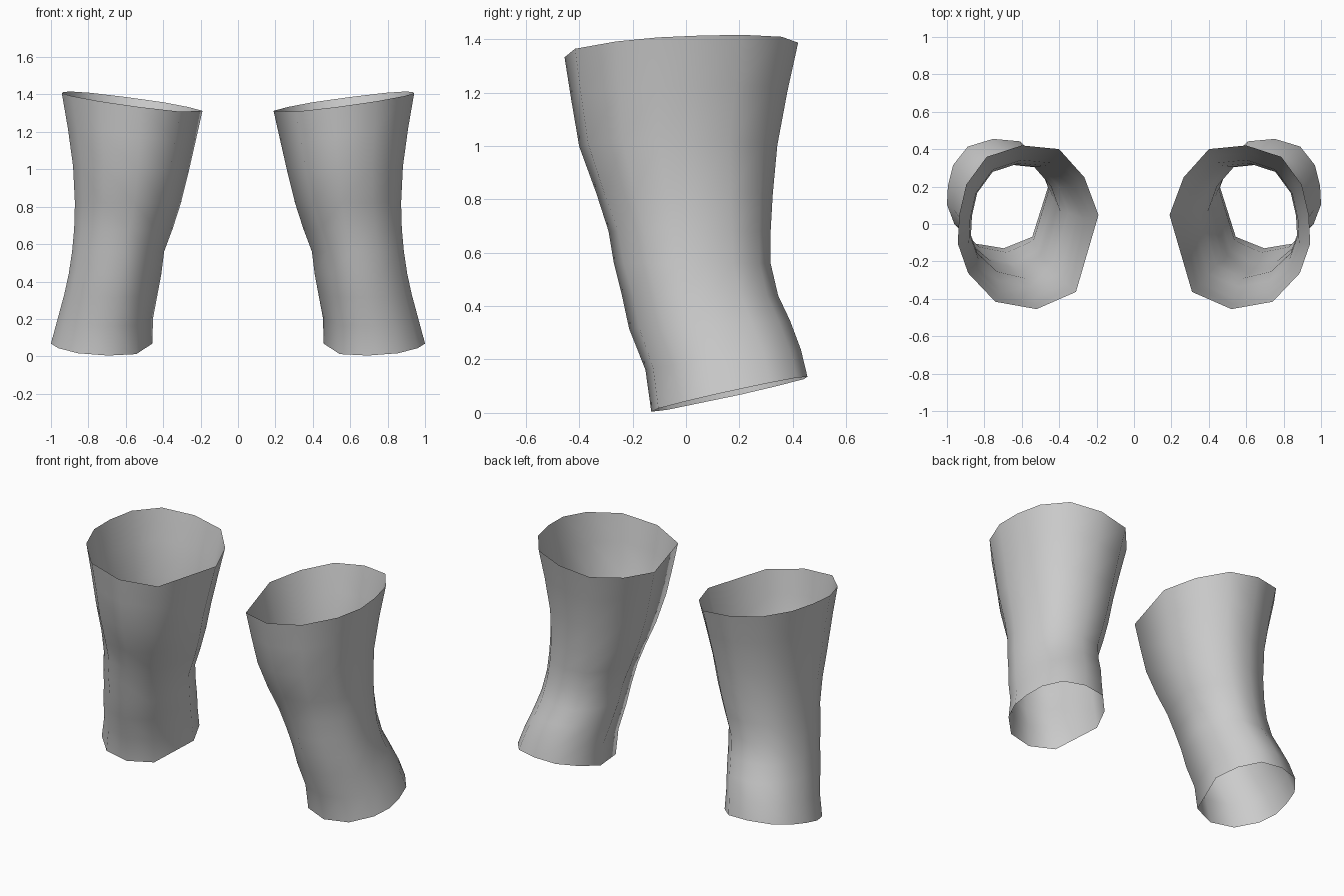
import bpy

if "Cube" in bpy.data.objects:
    bpy.data.objects.remove(bpy.data.objects["Cube"])

# Twelve-sided cross-section shared by all rings (unit half-widths)
PROFILE = [(-1, .15), (-.8, .61), (-.44, .955), (.09, 1), (.59, .86), (.88, .52),
           (.98, .15), (1, -.2), (.853, -.56), (.467, -.91), (-.12, -1), (-.68, -.79)]

# Rings, thigh to shin: z, x min, x max, y min, y max, tilt in x, tilt in y, knee pinch
RINGS = [
    (1.36, .19, .942, -.455, .42, .135, .05, 0),
    (1.19, .225, .91, -.43, .38, .10, .03, 0),
    (1.00, .265, .882, -.40, .342, .06, 0, 0),
    (.82, .305, .872, -.335, .325, 0, 0, 0),
    (.68, .35, .876, -.29, .317, 0, 0, .03),
    (.56, .395, .887, -.27, .317, 0, 0, .04),
    (.44, .41, .905, -.24, .345, 0, 0, .06),
    (.33, .43, .93, -.213, .39, 0, .05, .04),
    (.20, .455, .965, -.152, .43, .02, .13, .01),
    (.07, .457, 1.0, -.13, .455, .04, .22, 0),
]


def ring_points(z, x0, x1, y0, y1, tilt_x, tilt_y, pinch):
    points = []
    for i, (u, v) in enumerate(PROFILE):
        scale = 1 - pinch if i in (9, 11) else 1
        dx = u * scale * (x1 - x0) / 2
        dy = v * scale * (y1 - y0) / 2
        points.append(((x0 + x1) / 2 + dx, (y0 + y1) / 2 + dy,
                       z + tilt_x * dx + tilt_y * dy))
    return points


# Open leg sleeve, lofted through the rings
n = len(PROFILE)
verts = [p for ring in RINGS for p in ring_points(*ring)]
faces = []
for r in range(len(RINGS) - 1):
    for i in range(n):
        j = (i + 1) % n
        faces.append(((r + 1) * n + j, (r + 1) * n + i, r * n + i, r * n + j))

mesh = bpy.data.meshes.new("leg_sleeves")
mesh.from_pydata(verts, [], faces)
mesh.polygons.foreach_set("use_smooth", [True] * len(mesh.polygons))
sleeves = bpy.data.objects.new("leg_sleeves", mesh)
bpy.context.collection.objects.link(sleeves)

# Second leg
mirror = sleeves.modifiers.new("other_leg", "MIRROR")
mirror.use_axis[0] = True
mirror.use_mirror_merge = False
